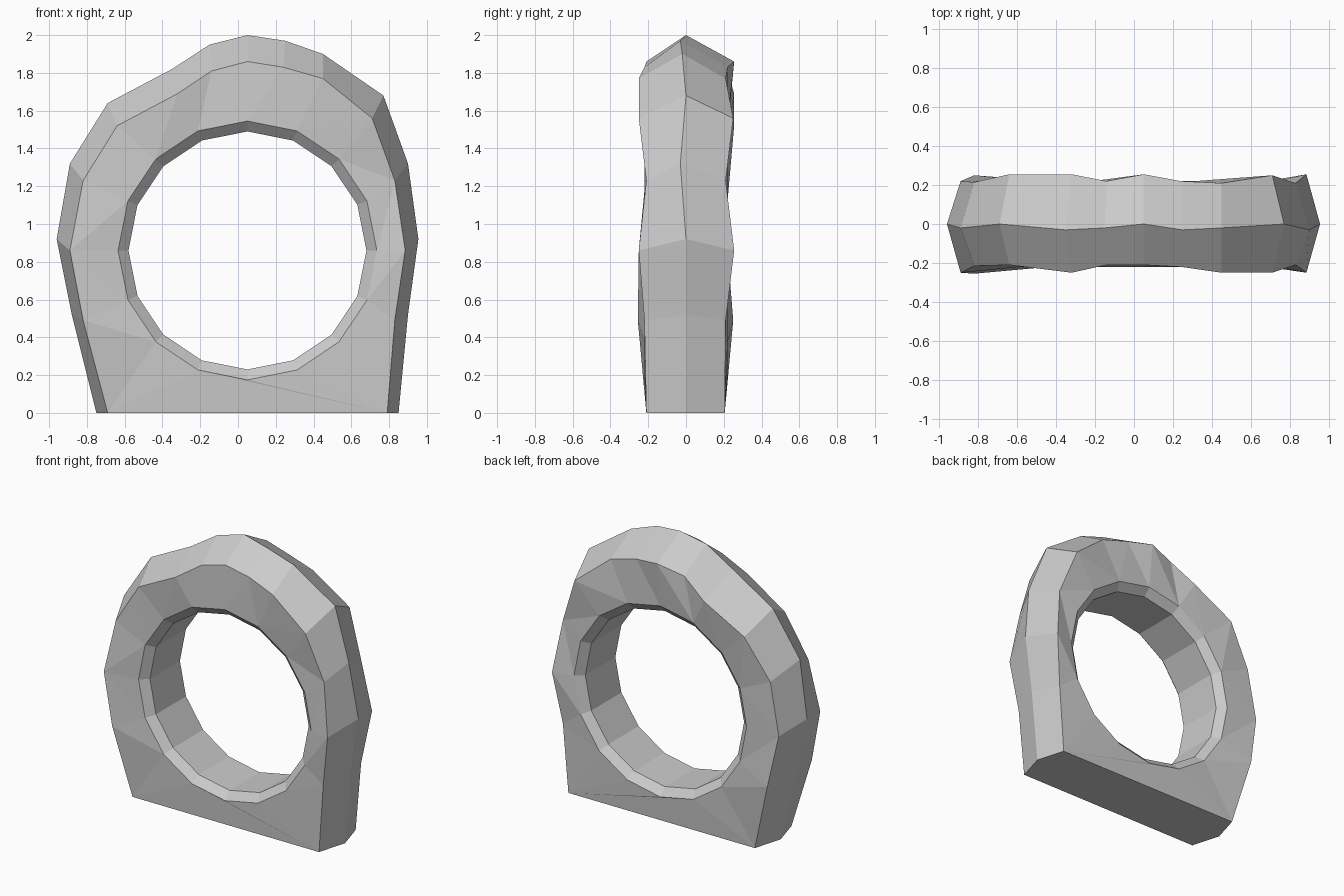
import bpy, bmesh, math

if "Cube" in bpy.data.objects:
    bpy.data.objects.remove(bpy.data.objects["Cube"])

CX, CZ = 0.05, 0.86   # centre of the hole

# Outer ridge: x, y, z, clockwise from the top
ridge = [(.05, 0, 2), (.25, -.03, 1.97), (.45, -.02, 1.9), (.77, 0, 1.68),
         (.9, -.03, 1.32), (.955, 0, .92), (.9, 0, .52), (.85, 0, 0),
         (-.75, 0, 0), (-.88, 0, .52), (-.96, 0, .92), (-.89, -.02, 1.32),
         (-.69, 0, 1.64), (-.35, -.03, 1.82), (-.15, -.02, 1.95)]
# Face outline (x, z) with uneven chipped depth front and back
edge = [(.05, 1.86), (.24, 1.83), (.45, 1.77), (.71, 1.56), (.83, 1.23),
        (.885, .86), (.83, .49), (.79, 0), (-.69, 0), (-.82, .49),
        (-.89, .86), (-.82, 1.23), (-.64, 1.52), (-.32, 1.69), (-.14, 1.81)]
front_y = [.21, .22, .25, .25, .21, .25, .22, .21, .21, .255, .25, .215, .21, .25, .21]
back_y = [.255, .22, .21, .25, .21, .255, .21, .205, .205, .25, .22, .215, .255, .255, .22]

bm = bmesh.new()


def loop(points):
    return [bm.verts.new(p) for p in points]


def ring(r, y):
    return loop([(CX + r * math.sin(k * math.pi / 8), y,
                  CZ + r * math.cos(k * math.pi / 8)) for k in range(16)])


def quads(a, b):
    n = len(a)
    for i in range(n):
        j = (i + 1) % n
        bm.faces.new((a[i], a[j], b[j], b[i]))


def angle(loop_verts, i):
    if i >= len(loop_verts):
        return math.tau
    v = loop_verts[i].co
    return math.atan2(v.x - CX, v.z - CZ) % math.tau


def zip_loops(a, b):
    """Join two loops of different counts by walking round the centre."""
    i = j = 0
    while i < len(a) or j < len(b):
        va, vb = a[i % len(a)], b[j % len(b)]
        ai = angle(a, i + 1) if i < len(a) else 99
        bj = angle(b, j + 1) if j < len(b) else 99
        if ai <= bj:
            i += 1
            bm.faces.new((va, a[i % len(a)], vb))
        else:
            j += 1
            bm.faces.new((va, b[j % len(b)], vb))


# Ridge, then each side: bevel, face and hole chamfer
mid = loop(ridge)
holes = []
for side, depth in ((-1, front_y), (1, back_y)):
    rim = loop([(x, side * d, z) for (x, z), d in zip(edge, depth)])
    quads(mid, rim)
    outer = ring(.685, side * .22)
    zip_loops(rim, outer)
    inner = ring(.63, side * .17)
    quads(outer, inner)
    holes.append(inner)
quads(holes[0], holes[1])   # hole wall

bmesh.ops.recalc_face_normals(bm, faces=bm.faces)
mesh = bpy.data.meshes.new("stone_ring")
bm.to_mesh(mesh)
bm.free()
obj = bpy.data.objects.new("stone_ring", mesh)
bpy.context.collection.objects.link(obj)
